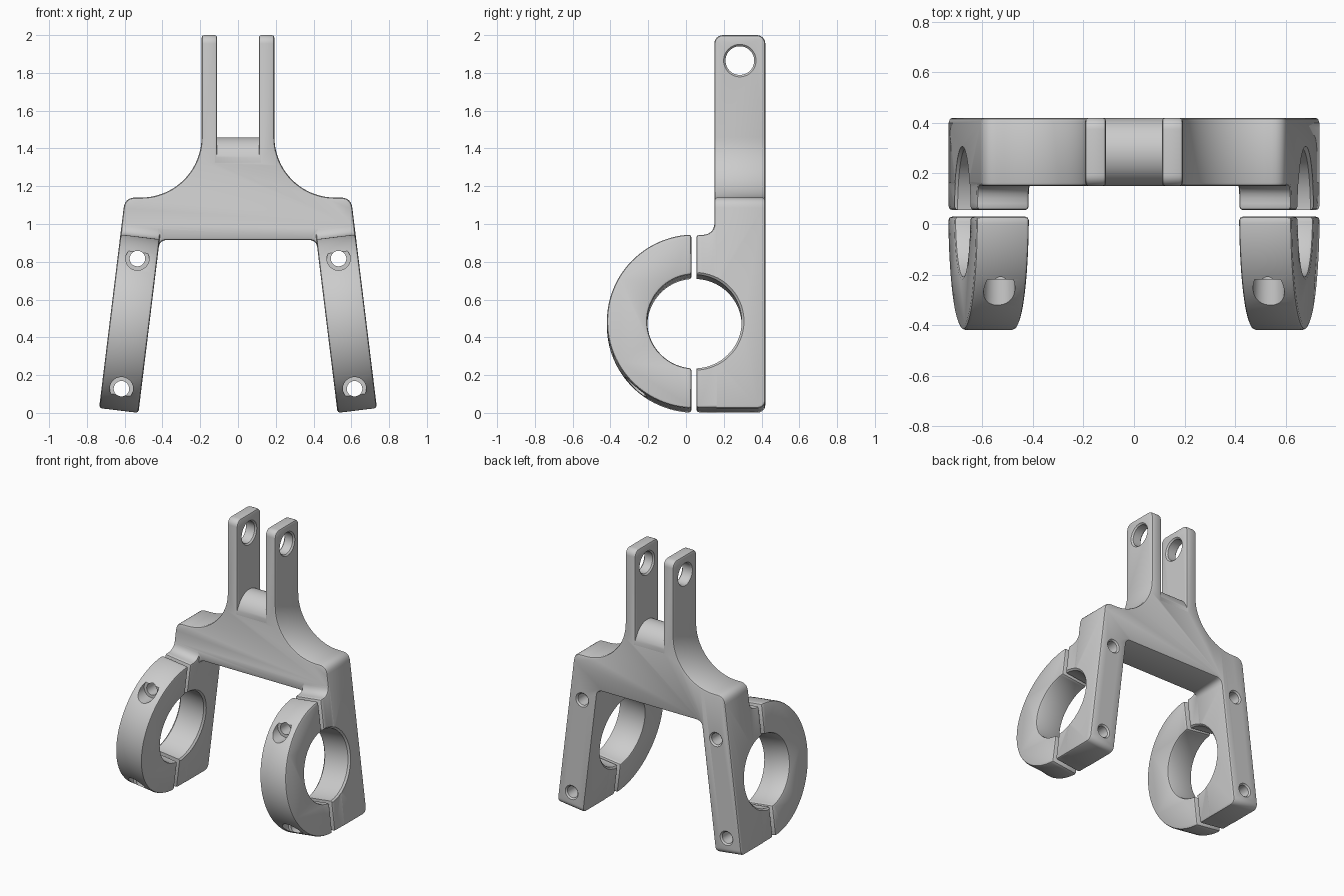
import bpy, bmesh
from math import sin, cos, pi, radians
from mathutils import Matrix, Vector

if "Cube" in bpy.data.objects:
    bpy.data.objects.remove(bpy.data.objects["Cube"])

TILT = radians(7)
BEV = 0.014
RING_Y, RING_Z, RING_R, BORE_R = 0.045, 0.463, 0.464, 0.25
LEG_W = 0.21


def leg_frame(side):
    """Tilted local frame of one leg; side is 1 (right) or -1 (left)."""
    return (Matrix.Diagonal((side, 1, 1, 1)) @ Matrix.Translation((0.527, 0, 0))
            @ Matrix.Rotation(-TILT, 4, 'Y'))


def finish(name, bm):
    bmesh.ops.recalc_face_normals(bm, faces=bm.faces)
    me = bpy.data.meshes.new(name)
    bm.to_mesh(me)
    bm.free()
    ob = bpy.data.objects.new(name, me)
    bpy.context.collection.objects.link(ob)
    return ob


def apply_all(ob):
    bpy.ops.object.select_all(action='DESELECT')
    bpy.context.view_layer.objects.active = ob
    ob.select_set(True)
    for m in list(ob.modifiers):
        bpy.ops.object.modifier_apply(modifier=m.name)


def prism(name, pts, to3d, a, b, mat=Matrix(), rounds=()):
    """Extrude a 2D outline from a to b, round chosen edges, bevel the rest."""
    bm = bmesh.new()
    lo, hi = ([bm.verts.new(mat @ Vector(to3d(u, v, w))) for u, v in pts] for w in (a, b))
    bm.faces.new(lo)
    bm.faces.new(hi[::-1])
    n = len(pts)
    for i in range(n):
        j = (i + 1) % n
        bm.faces.new((lo[i], hi[i], hi[j], lo[j]))
    bmesh.ops.recalc_face_normals(bm, faces=bm.faces)
    for test, radius in rounds:
        edges = [e for e in bm.edges if all(test(v.co) for v in e.verts)
                 and abs(e.verts[0].co.y - e.verts[1].co.y) < 1e-4]
        bmesh.ops.bevel(bm, geom=edges, offset=radius, segments=6, profile=0.5,
                        affect='EDGES', clamp_overlap=False)
    ob = finish(name, bm)
    m = ob.modifiers.new("bevel", 'BEVEL')
    m.width, m.segments, m.limit_method = BEV, 2, 'ANGLE'
    m.angle_limit = radians(32)
    m.use_clamp_overlap = False
    apply_all(ob)
    return ob


def lathe(name, stations, to3d, mat=Matrix(), n=48):
    """Round solid through (position, radius) stations along an axis."""
    bm = bmesh.new()
    rings = [[bm.verts.new(mat @ Vector(to3d(p, r * cos(2 * pi * k / n), r * sin(2 * pi * k / n))))
              for k in range(n)] for p, r in stations]
    for r0, r1 in zip(rings, rings[1:]):
        for k in range(n):
            j = (k + 1) % n
            bm.faces.new((r0[k], r0[j], r1[j], r1[k]))
    bm.faces.new(rings[0])
    bm.faces.new(rings[-1])
    return finish(name, bm)


def combine(target, other, op):
    m = target.modifiers.new(op, 'BOOLEAN')
    m.operation, m.solver, m.object = op, 'EXACT', other
    apply_all(target)
    bpy.data.objects.remove(other)


def arc(cx, cy, r, a0, a1, n):
    return [(cx + r * cos(radians(a0 + (a1 - a0) * k / n)),
             cy + r * sin(radians(a0 + (a1 - a0) * k / n))) for k in range(n + 1)]


def fillet(p, c, q, d, n=6):
    """Soft corner at c between directions to p and q."""
    p, c, q = Vector(p), Vector(c), Vector(q)
    s, e = c + (p - c).normalized() * d, c + (q - c).normalized() * d
    return [tuple(s * (1 - t) ** 2 + c * 2 * t * (1 - t) + e * t * t)
            for t in (k / n for k in range(n + 1))]


along_x = lambda u, v, w: (w, u, v)      # outline in YZ
along_y = lambda u, v, w: (u, w, v)      # outline in XZ

# Yoke body: front outline with two prongs, shoulders and tilted legs
outer_foot = (0.527 + LEG_W * cos(TILT), LEG_W * sin(TILT))
shoulder = (outer_foot[0] - (1.14 - outer_foot[1]) * sin(TILT) / cos(TILT), 1.14)
crotch = (0.527 - 0.915 * sin(TILT) / cos(TILT), 0.915)
half = [(0.11, 1.335), (0.11, 2.0), (0.193, 2.0)]
half += arc(0.513, 1.46, 0.32, 180, 270, 20)
half += fillet((0.5, 1.14), shoulder, outer_foot, 0.055)
half += [outer_foot, (0.527, 0.0)]
half += fillet((0.527, 0.0), crotch, (0, 0.915), 0.04)
outline = half + [(-x, z) for x, z in reversed(half)]
body = prism("yoke_body", outline, along_y, 0.15, 0.42, rounds=[
    (lambda c: c.z > 1.999, 0.045),
    (lambda c: c.z < 0.03 and c.y > 0.41, 0.04)])

# Rounded saddle between the prongs
saddle = lathe("saddle", [(-0.15, 0.134), (0.15, 0.134)],
               lambda p, a, b: (p, 0.285 + a, 1.325 + b), n=64)
combine(body, saddle, 'UNION')

# Pivot hole through both prongs
pivot = lathe("pivot_cutter", [(-0.203, 0.088), (-0.183, 0.076), (-0.12, 0.076), (-0.1, 0.096),
                               (0.1, 0.096), (0.12, 0.076), (0.183, 0.076), (0.203, 0.096)],
              lambda p, a, b: (p, 0.285 + a, 1.865 + b))
combine(body, pivot, 'DIFFERENCE')


def screw_cutter(frame, dz):
    stations = [(-0.6, 0.062), (-0.22, 0.062), (-0.22, 0.041), (0.41, 0.041), (0.45, 0.081)]
    return lathe("screw_cutter", stations,
                 lambda p, a, b: (LEG_W / 2 + a, p, RING_Z + dz + b), frame, 32)


# Rear clamp halves on the legs: blended block, bore and screw holes
block = [(0.055, 0.001), (0.3, 0.001), (0.3, 1.01), (0.19, 1.01)]
block += fillet((0.151, 1.1), (0.151, 0.925), (0.0, 0.925), 0.07)[0:]
block += [(0.055, 0.925)]
# Front clamp halves: half ring
a_out, a_in = 92.0, 93.5
half_ring = arc(RING_Y, RING_Z, RING_R, a_out, 360 - a_out, 48)
half_ring += arc(RING_Y, RING_Z, BORE_R, 360 - a_in, a_in, 36)

for side, label in ((1, "right"), (-1, "left")):
    frame = leg_frame(side)
    rear = prism("rear_clamp", block, along_x, 0.001, LEG_W - 0.001, frame)
    combine(body, rear, 'UNION')
    bore = lathe("bore_cutter", [(-0.05, BORE_R + 0.062), (0.012, BORE_R),
                                 (LEG_W - 0.012, BORE_R), (LEG_W + 0.05, BORE_R + 0.062)],
                 lambda p, a, b: (p, RING_Y + a, RING_Z + b), frame, 80)
    combine(body, bore, 'DIFFERENCE')
    front = prism("front_clamp_" + label, half_ring, along_x, 0, LEG_W, frame)
    for dz in (0.347, -0.347):
        for part in (body, front):
            combine(part, screw_cutter(frame, dz), 'DIFFERENCE')

# Smooth curved surfaces, keep edges crisp
for ob in list(bpy.context.scene.objects):
    bpy.ops.object.select_all(action='DESELECT')
    bpy.context.view_layer.objects.active = ob
    ob.select_set(True)
    bpy.ops.object.shade_smooth_by_angle(angle=radians(30))
